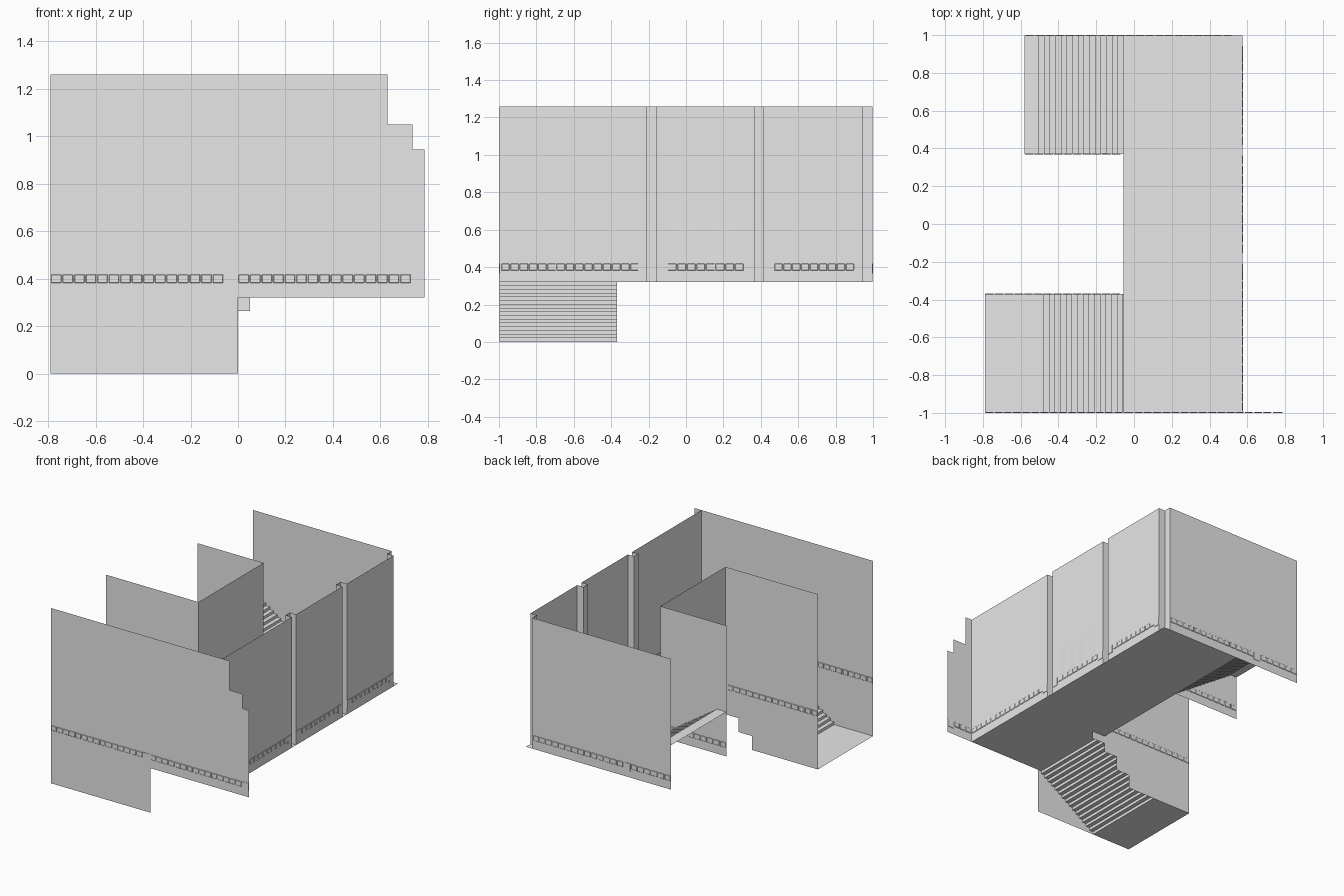
import bpy, bmesh
from mathutils import Vector

cube = bpy.data.objects.get("Cube")
if cube:
    bpy.data.objects.remove(cube, do_unlink=True)

grey = bpy.data.materials.new("plain grey")
grey.use_nodes = True
grey.diffuse_color = (0.8, 0.8, 0.8, 1)
grey.node_tree.nodes["Principled BSDF"].inputs["Base Color"].default_value = grey.diffuse_color

FRONT, BACK, SIDE = -0.997, 0.997, 0.575    # outer wall planes
INNER_X, INNER_Y = -0.055, 0.37             # stairwell core
FLOOR, TOP = 0.32, 1.26
NICHE = 0.05


def finish(name, bm):
    mesh = bpy.data.meshes.new(name)
    bm.to_mesh(mesh)
    bm.free()
    obj = bpy.data.objects.new(name, mesh)
    bpy.context.collection.objects.link(obj)
    mesh.materials.append(grey)
    return obj


def sheet(name, points):
    """One flat polygon."""
    bm = bmesh.new()
    bm.faces.new([bm.verts.new(p) for p in points])
    return finish(name, bm)


def ribbon(name, path, sweep):
    """Sweep an open path along a vector."""
    bm = bmesh.new()
    a = [bm.verts.new(p) for p in path]
    b = [bm.verts.new(Vector(p) + Vector(sweep)) for p in path]
    for i in range(len(a) - 1):
        bm.faces.new((a[i], a[i + 1], b[i + 1], b[i]))
    return finish(name, bm)


def box(bm, centre, size):
    for v in bmesh.ops.create_cube(bm, size=1)["verts"]:
        v.co = Vector(centre) + Vector([c * s for c, s in zip(v.co, size)])


def stairs(name, x_top, z_top, end, y, width, steps=16, tread=0.03):
    """Thin zigzag going down towards -x, or up if tread is paired with a rise."""
    rise = z_top / steps
    path = [(x_top, y, FLOOR)]
    x, z = x_top, FLOOR
    for i in range(steps):
        z += rise
        path.append((x, y, z))
        x = x - tread if i < steps - 1 else end
        path.append((x, y, z))
    return ribbon(name, path, (0, width, 0))


def trim(name, axis, plane, spans, pitch=0.05):
    """Row of small moulded blocks along a wall."""
    bm = bmesh.new()
    for start, stop in spans:
        count = max(1, round((stop - start) / pitch))
        step = (stop - start) / count
        for i in range(count):
            mid = start + (i + 0.5) * step
            if axis == "x":
                box(bm, (mid, plane, 0.4), (step * 0.9, 0.006, 0.036))
            else:
                box(bm, (plane, mid, 0.4), (0.006, step * 0.9, 0.036))
    obj = finish(name, bm)
    bevel = obj.modifiers.new("soft edge", "BEVEL")
    bevel.width = 0.0025
    bevel.segments = 1


# Floor with its full outer corner
sheet("floor", [(INNER_X, FRONT, FLOOR), (SIDE, FRONT, FLOOR),
                (SIDE, BACK, FLOOR), (INNER_X, BACK, FLOOR)])

# Front wall: stepped upper corner, lower part beside the descending stairs
front = [(-0.79, 0), (0, 0), (0, FLOOR), (0.785, FLOOR), (0.785, 0.945),
         (0.735, 0.945), (0.735, 1.05), (0.63, 1.05), (0.63, TOP), (-0.79, TOP)]
sheet("front_wall", [(x, FRONT, z) for x, z in front])

# Side wall with column niches, running on into the back wall
plan = [(SIDE, FRONT)]
for y in (-0.21, 0.365):
    plan += [(SIDE, y), (SIDE - NICHE, y), (SIDE - NICHE, y + NICHE), (SIDE, y + NICHE)]
plan += [(SIDE, 0.945), (SIDE - NICHE, 0.945), (SIDE - NICHE, BACK), (-0.58, BACK)]
ribbon("side_and_back_wall", [(x, y, FLOOR) for x, y in plan], (0, 0, TOP - FLOOR))

# Core walls around the stairwell
core = [(-0.58, INNER_Y), (INNER_X, INNER_Y), (INNER_X, -INNER_Y)]
ribbon("core_wall", [(x, y, FLOOR) for x, y in core], (0, 0, TOP - FLOOR))
inner = [(-0.79, 0), (-0.265, 0), (-0.265, 0.1), (-0.16, 0.1), (-0.16, 0.2),
         (INNER_X, 0.2), (INNER_X, 0.265), (0.05, 0.265), (0.05, FLOOR),
         (INNER_X, FLOOR), (INNER_X, TOP), (-0.79, TOP)]
sheet("front_stair_wall", [(x, -INNER_Y, z) for x, z in inner])

# Stairs: front flight descends, back flight rises
stairs("front_stairs", -0.03, -FLOOR, -0.79, FRONT, -INNER_Y - FRONT)
stairs("back_stairs", INNER_X, FLOOR, -0.58, INNER_Y, BACK - INNER_Y)

# Moulded trim on the walls
trim("front_trim", "x", FRONT, [(-0.79, -0.06), (0.0, 0.73)])
trim("back_trim", "x", BACK, [(-0.58, -0.26), (-0.2, 0.52)])
trim("side_trim", "y", SIDE, [(-0.99, -0.25), (-0.1, 0.31), (0.47, 0.9)])
trim("front_stair_trim", "x", -INNER_Y, [(-0.79, -0.07)])
trim("back_stair_trim", "x", INNER_Y, [(-0.58, -0.07)])

# Small square end plates between the trim runs
bm = bmesh.new()
for x, y in ((-0.03, FRONT), (0.76, FRONT), (-0.23, BACK)):
    box(bm, (x, y, 0.393), (0.05, 0.006, 0.055))
for y in (-0.235, -0.13, 0.34, 0.44, 0.92):
    box(bm, (SIDE, y, 0.393), (0.006, 0.045, 0.055))
finish("trim_end_plates", bm)

# Shallow slanted ribs on the middle side panel
bm = bmesh.new()
for i in range(4):
    y = -0.1 + 0.105 * i
    corners = [(SIDE + 0.001, y, 0.42), (SIDE + 0.004, y + 0.08, 0.42),
               (SIDE + 0.004, y + 0.08, 0.63), (SIDE + 0.001, y, 0.63)]
    bm.faces.new([bm.verts.new(c) for c in corners])
finish("side_panel_ribs", bm)
